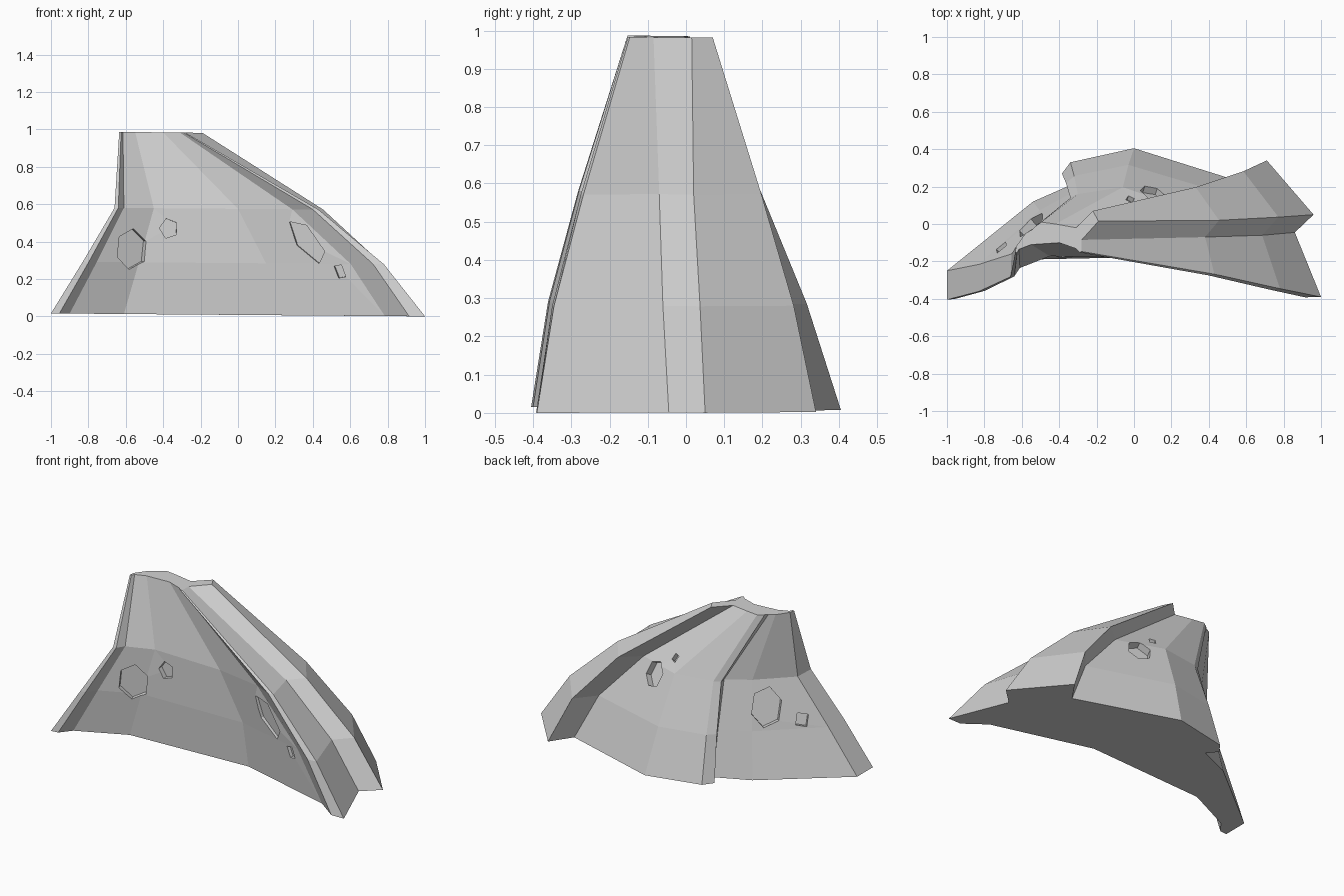
import bpy, bmesh, math
from mathutils import Vector
from mathutils.bvhtree import BVHTree

if "Cube" in bpy.data.objects:
    bpy.data.objects.remove(bpy.data.objects["Cube"])

stone = bpy.data.materials.new("grey_stone")
stone.diffuse_color = (0.65, 0.65, 0.65, 1)
stone.use_nodes = True
stone.node_tree.nodes["Principled BSDF"].inputs["Base Color"].default_value = stone.diffuse_color

# Cross-sections: outer skin left to right, then inner face right to left
base = [(-1, -.25), (-.54, .12), (-.335, .21), (-.385, .27), (-.34, .33), (0, .405),
        (.62, .21), (.71, .34), (.96, .05), (.86, -.045), (1, -.39),
        (.915, -.392), (.785, -.298), (.17, -.14), (-.61, -.19), (-.90, -.33),
        (-.955, -.40), (-1, -.405)]
waist = [(-.655, -.16), (-.47, .02), (-.335, .105), (-.34, .14), (-.30, .16), (-.06, .197),
         (.22, .10), (.33, .197), (.455, .02), (.38, -.07), (.43, -.268),
         (.40, -.275), (.29, -.225), (0, -.178), (-.45, -.172), (-.61, -.235),
         (-.64, -.28), (-.66, -.282)]
crown = [(-.63, -.12), (-.58, -.05), (-.545, -.03), (-.53, -.015), (-.495, .01), (-.42, 0),
         (-.31, -.02), (-.22, .07), (-.19, .015), (-.28, -.085), (-.28, -.147),
         (-.29, -.152), (-.31, -.132), (-.40, -.10), (-.55, -.11), (-.615, -.135),
         (-.625, -.153), (-.635, -.153)]
# The lower ring lies halfway down, bulging outward and on the ridge side
lower = [((a + c) / 2 + (.065 if a + c > .1 else 0), (b + d) / 2 * 1.05)
         for (a, b), (c, d) in zip(base, waist)]

# Broken shell body, lofted through the rings
bm = bmesh.new()
rings = []
for pts, z in ((base, 0.008), (lower, .285), (waist, .575), (crown, .985)):
    tilt = -.008 if z < .9 else -.012
    rings.append([bm.verts.new((x, y, z + tilt * (x if z < .9 else x + .5)))
                  for x, y in pts])
n = len(base)
for low, high in zip(rings, rings[1:]):
    for i in range(n):
        j = (i + 1) % n
        bm.faces.new((low[i], low[j], high[j], high[i]))
bm.faces.new(rings[0])
bm.faces.new(rings[-1])
bmesh.ops.recalc_face_normals(bm, faces=bm.faces[:])
tree = BVHTree.FromBMesh(bm)
mesh = bpy.data.meshes.new("shell_body")
bm.to_mesh(mesh)
bm.free()
body = bpy.data.objects.new("shell_body", mesh)
bpy.context.collection.objects.link(body)
mesh.materials.append(stone)


def pocket(x, z, side, width, height, sides, turn, lean=0, deep=.03):
    """Cut a shallow chipped hollow into the front (-1) or back (1) face."""
    hit, normal, _, _ = tree.ray_cast(Vector((x, side * 2, z)), Vector((0, -side, 0)))
    if hit is None:
        return
    normal = normal if normal.y * side > 0 else -normal
    across = Vector((0, 0, 1)).cross(normal).normalized()
    up = normal.cross(across)
    cb = bmesh.new()
    loops = []
    for depth in (-deep, .05):
        loop = []
        for k in range(sides):
            t = turn + math.tau * k / sides
            u, v = math.cos(t) * width, math.sin(t) * height
            loop.append(cb.verts.new(hit + across * (u + lean * v) + up * v + normal * depth))
        loops.append(loop)
    for k in range(sides):
        m = (k + 1) % sides
        cb.faces.new((loops[0][k], loops[0][m], loops[1][m], loops[1][k]))
    cb.faces.new(loops[0])
    cb.faces.new(loops[1])
    bmesh.ops.recalc_face_normals(cb, faces=cb.faces[:])
    cm = bpy.data.meshes.new("hollow_cutter")
    cb.to_mesh(cm)
    cb.free()
    cm.materials.append(stone)
    cutter = bpy.data.objects.new("hollow_cutter", cm)
    bpy.context.collection.objects.link(cutter)
    cutter.hide_render = True
    cutter.hide_viewport = True
    mod = body.modifiers.new("hollow", 'BOOLEAN')
    mod.operation = 'DIFFERENCE'
    mod.solver = 'EXACT'
    mod.object = cutter


# Front hollows
pocket(-.57, .36, -1, .09, .11, 6, .4)
pocket(-.37, .47, -1, .05, .055, 5, .6)
pocket(.37, .40, -1, .07, .12, 5, .8, -.6, .02)
pocket(.545, .24, -1, .03, .045, 4, .9, -.3, .02)
# Back hollows
pocket(-.55, .42, 1, .09, .12, 6, .3, 0, .05)
pocket(-.71, .34, 1, .045, .05, 4, .6, 0, .04)
pocket(.10, .52, 1, .07, .08, 6, .3, 0, .04)
pocket(-.02, .64, 1, .025, .03, 4, .6)
